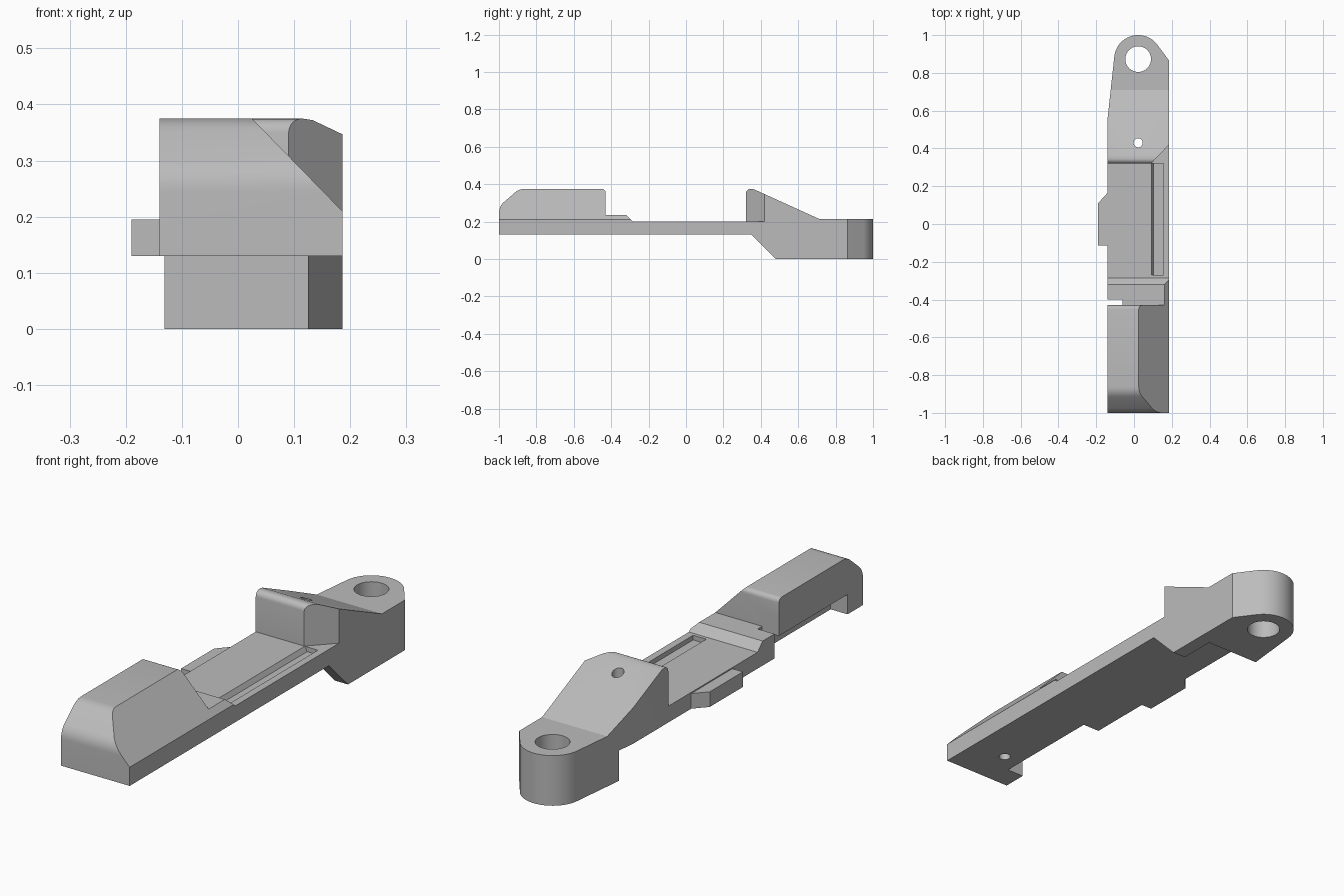
import bpy
import bmesh
import math
from mathutils import Vector

cube = bpy.data.objects.get("Cube")
if cube:
    bpy.data.objects.remove(cube, do_unlink=True)

grey = bpy.data.materials.new("matte_grey")
grey.use_nodes = True
GREY = (0.5, 0.5, 0.5, 1)
grey.diffuse_color = GREY
grey.node_tree.nodes["Principled BSDF"].inputs["Base Color"].default_value = GREY


def prism(name, points, axis, lo, hi):
    """Extrude a 2D outline along x (yz points), y (xz points) or z (xy points)."""
    def place(p, t):
        return {"x": (t, p[0], p[1]), "y": (p[0], t, p[1]), "z": (p[0], p[1], t)}[axis]
    bm = bmesh.new()
    face = bm.faces.new([bm.verts.new(place(p, lo)) for p in points])
    ext = bmesh.ops.extrude_face_region(bm, geom=[face])
    verts = [g for g in ext["geom"] if isinstance(g, bmesh.types.BMVert)]
    bmesh.ops.translate(bm, verts=verts, vec=Vector(place((0, 0), hi - lo)))
    bmesh.ops.recalc_face_normals(bm, faces=bm.faces)
    mesh = bpy.data.meshes.new(name)
    bm.to_mesh(mesh)
    bm.free()
    mesh.materials.append(grey)
    obj = bpy.data.objects.new(name, mesh)
    bpy.context.collection.objects.link(obj)
    return obj


def arc(cx, cy, r, start, end, n):
    angles = [math.radians(start + (end - start) * i / n) for i in range(n + 1)]
    return [(cx + r * math.cos(a), cy + r * math.sin(a)) for a in angles]


def disc(cx, cy, r):
    return arc(cx, cy, r, 0, 360, 40)[:-1]


def combine(body, other, operation):
    mod = body.modifiers.new(operation, "BOOLEAN")
    mod.operation = operation
    mod.solver = "EXACT"
    mod.object = other
    bpy.context.view_layer.objects.active = body
    bpy.ops.object.modifier_apply(modifier=mod.name)
    bpy.data.objects.remove(other, do_unlink=True)


# Side profile: front grip, low tray, raised rear mount
profile = [(-1, 0.13), (-1, 0.245)]
profile += arc(-0.92, 0.245, 0.08, 172, 135, 5)
profile += arc(-0.862, 0.295, 0.08, 135, 90, 6)
profile += arc(-0.45, 0.355, 0.02, 90, 0, 5)
profile += [(-0.43, 0.235), (-0.32, 0.235), (-0.285, 0.2), (0.32, 0.2)]
profile += arc(0.345, 0.35, 0.025, 180, 90, 5)
profile += [(0.365, 0.372), (0.71, 0.215), (1.05, 0.215), (1.05, 0),
            (0.48, 0), (0.35, 0.13)]
body = prism("lever_body", profile, "x", -0.14, 0.186)

# Plan outline with the rounded rear eye
EYE = (0.022, 0.873)
outline = [(-0.3, -1.2), (0.31, -1.2), (0.31, 0.697)]
outline += arc(*EYE, 0.127, 36, 174, 32) + [(-0.3, -0.92)]
combine(body, prism("plan_outline", outline, "z", -0.2, 0.6), "INTERSECT")

# Cutters: grip chamfer, mount corner, pockets, groove and holes
cutters = [
    prism("grip_chamfer", [(-0.015, 0.416), (0.3, 0.093), (0.3, 0.416)], "y", -1.2, -0.27),
    prism("mount_corner", [(0.05, 0.278), (0.3, 0.278), (0.3, 0.539)], "z", 0.2, 0.6),
    prism("mount_pocket", [(-0.3, 0.34), (0.125, 0.34), (0.125, 0.64), (-0.3, 0.64)],
          "z", -0.2, 0.13),
    prism("side_recess", [(-0.895, -0.1), (-0.4, -0.1), (-0.4, 0.3), (-0.43, 0.3),
                          (-0.43, 0.215), (-0.895, 0.215)], "x", -0.3, -0.06),
    prism("tray_groove", [(0.087, 0.21), (0.104, 0.18), (0.155, 0.18), (0.155, 0.21)],
          "y", -0.27, 0.32),
    prism("eye_hole", disc(*EYE, 0.068), "z", -0.2, 0.6),
    prism("mount_pin_hole", disc(0.022, 0.43, 0.024), "z", -0.2, 0.6),
    prism("grip_pin_hole", disc(0.022, -0.82, 0.024), "z", -0.2, 0.28),
]
for cutter in cutters:
    combine(body, cutter, "DIFFERENCE")

# Side tab on the tray
tab = [(-0.1, 0.165), (-0.14, 0.165), (-0.19, 0.11), (-0.19, -0.115), (-0.1, -0.115)]
combine(body, prism("side_tab", tab, "z", 0.13, 0.195), "UNION")

# Smooth the curved faces, keep the edges crisp
bpy.ops.object.select_all(action="DESELECT")
body.select_set(True)
bpy.context.view_layer.objects.active = body
bpy.ops.object.shade_smooth_by_angle(angle=math.radians(20))
